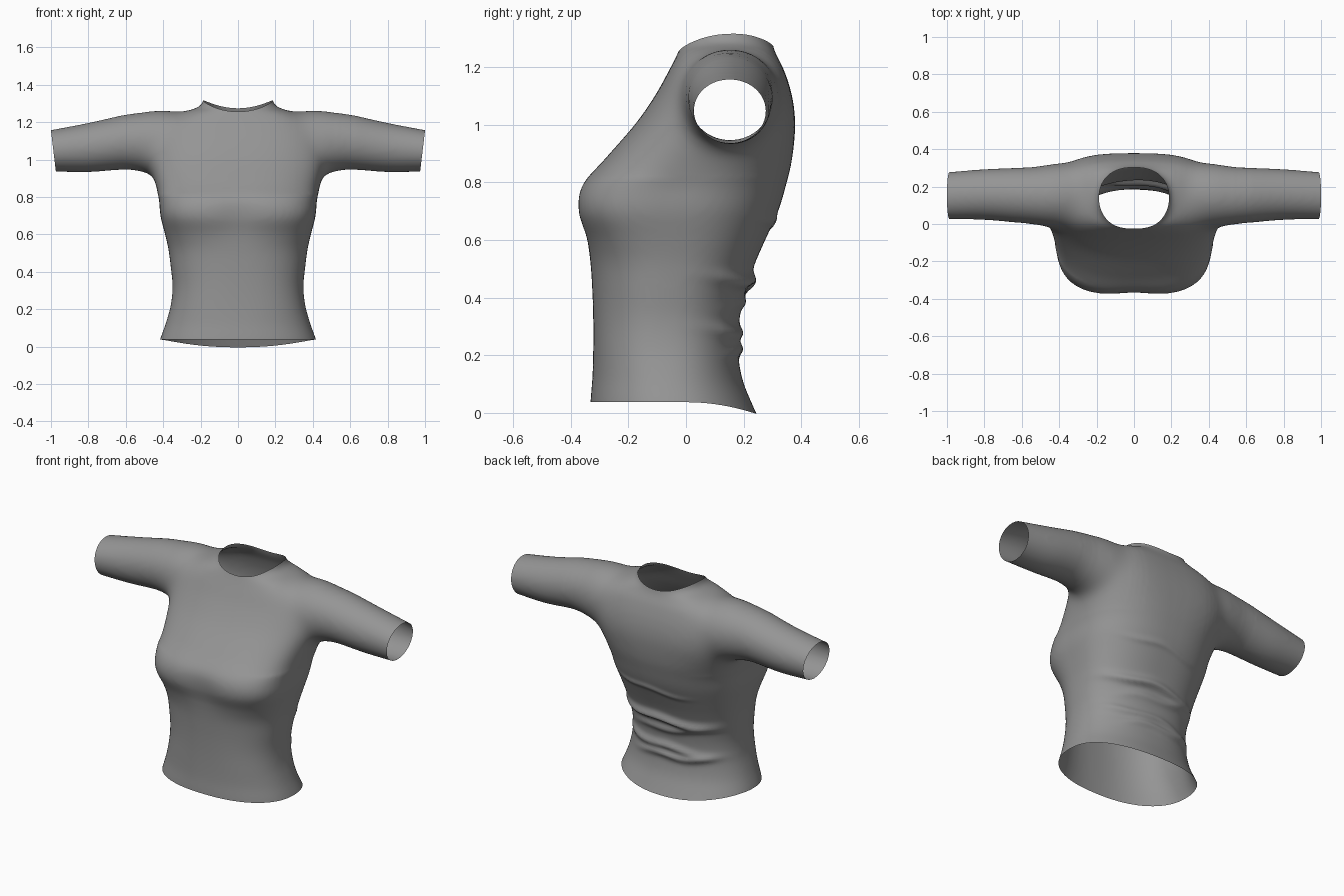
import bpy, bmesh, math
from mathutils import Vector

if "Cube" in bpy.data.objects:
    bpy.data.objects.remove(bpy.data.objects["Cube"])

SEG = 64


def spline(rows, sub=6):
    """Catmull-Rom interpolation of every column of a table."""
    out = []
    for i in range(len(rows) - 1):
        p = [rows[max(0, min(len(rows) - 1, i + k))] for k in (-1, 0, 1, 2)]
        for s in range(sub):
            t = s / sub
            out.append([0.5 * (2 * b + (c - a) * t + (2 * a - 5 * b + 4 * c - d) * t * t
                               + (3 * b - a - 3 * c + d) * t ** 3) for a, b, c, d in zip(*p)])
    out.append(list(rows[-1]))
    return out


def spow(v, e):
    return math.copysign(abs(v) ** e, v)


def loft(bm, rings):
    """Skin a list of rings into a closed solid."""
    loops = [[bm.verts.new(p) for p in r] for r in rings]
    for a, b in zip(loops, loops[1:]):
        for i in range(SEG):
            j = (i + 1) % SEG
            bm.faces.new((a[i], a[j], b[j], b[i]))
    bm.faces.new(loops[0][::-1])
    bm.faces.new(loops[-1])


def torso_ring(z, hw, yf, yb, nf, nb):
    pts = []
    for i in range(SEG):
        a = math.tau * i / SEG
        e = 2 / (nb if math.sin(a) > 0 else nf)
        pts.append((hw * spow(math.cos(a), e),
                    (yf + yb) / 2 + (yb - yf) / 2 * spow(math.sin(a), e), z))
    return pts


def sleeve_ring(side, x, zlo, zhi, yf, yb):
    return [(side * x,
             (yf + yb) / 2 + (yb - yf) / 2 * math.cos(math.tau * i / SEG),
             (zlo + zhi) / 2 + (zhi - zlo) / 2 * math.sin(math.tau * i / SEG)) for i in range(SEG)]


# torso: height, half width, front y, back y, front and back squareness
torso = [
    (-0.10, 0.46, -0.335, 0.29, 2.3, 2.2),
    (0.03, 0.42, -0.332, 0.23, 2.3, 2.2),
    (0.12, 0.388, -0.325, 0.195, 2.3, 2.2),
    (0.22, 0.360, -0.322, 0.18, 2.4, 2.3),
    (0.32, 0.350, -0.322, 0.185, 2.4, 2.3),
    (0.42, 0.359, -0.325, 0.205, 2.4, 2.3),
    (0.52, 0.372, -0.332, 0.24, 2.5, 2.4),
    (0.60, 0.390, -0.347, 0.275, 2.8, 2.4),
    (0.70, 0.415, -0.380, 0.32, 3.2, 2.4),
    (0.79, 0.423, -0.364, 0.347, 3.1, 2.5),
    (0.88, 0.445, -0.283, 0.368, 2.7, 2.6),
    (1.00, 0.475, -0.178, 0.379, 2.5, 2.8),
    (1.10, 0.475, -0.108, 0.368, 2.5, 2.8),
    (1.19, 0.440, -0.058, 0.340, 2.5, 2.7),
    (1.245, 0.330, -0.030, 0.312, 2.4, 2.4),
    (1.275, 0.225, -0.018, 0.302, 2.2, 2.2),
    (1.31, 0.188, -0.012, 0.298, 2.2, 2.2),
    (1.40, 0.175, -0.010, 0.298, 2.2, 2.2)]

# sleeve: distance out, bottom z, top z, front y, back y
sleeve = [
    (0.12, 1.02, 1.20, 0.06, 0.24),
    (0.30, 0.92, 1.252, 0.00, 0.315),
    (0.40, 0.905, 1.268, -0.022, 0.328),
    (0.50, 0.928, 1.258, -0.012, 0.314),
    (0.60, 0.946, 1.241, 0.004, 0.302),
    (0.80, 0.933, 1.196, 0.022, 0.293),
    (1.00, 0.936, 1.158, 0.026, 0.277),
    (1.08, 0.936, 1.145, 0.026, 0.272)]

bm = bmesh.new()
loft(bm, [torso_ring(*r) for r in spline(torso)])
for side in (-1, 1):
    loft(bm, [sleeve_ring(side, *r) for r in spline(sleeve)])
bmesh.ops.recalc_face_normals(bm, faces=bm.faces)
mesh = bpy.data.meshes.new("shirt")
bm.to_mesh(mesh)
bm.free()
shirt = bpy.data.objects.new("shirt", mesh)
bpy.context.collection.objects.link(shirt)
bpy.context.view_layer.objects.active = shirt
shirt.select_set(True)

# fuse torso and sleeves into one skin, then soften the joins
m = shirt.modifiers.new("fuse", 'REMESH')
m.mode = 'VOXEL'
m.voxel_size = 0.012
bpy.ops.object.modifier_apply(modifier=m.name)
m = shirt.modifiers.new("soften", 'SMOOTH')
m.factor = 0.5
m.iterations = 14
bpy.ops.object.modifier_apply(modifier=m.name)

bm = bmesh.new()
bm.from_mesh(shirt.data)

# extra blending around the shoulders and armpits, in shrinking zones
for reach in (0.20, 0.17, 0.14, 0.11):
    zone = [v for v in bm.verts if v.co.z > 0.82 and abs(abs(v.co.x) - 0.42) < reach]
    for _ in range(14):
        bmesh.ops.smooth_vert(bm, verts=zone, factor=0.5,
                              use_axis_x=True, use_axis_y=True, use_axis_z=True)

# cloth folds across the back: height, slope along x, centre x, reach, depth, thickness
folds = [(0.455, 0.05, 0.02, 0.28, 0.026, 0.024), (0.39, -0.10, -0.05, 0.26, 0.012, 0.022),
         (0.27, 0.06, 0.05, 0.26, 0.018, 0.024), (0.22, -0.05, -0.05, 0.24, 0.018, 0.022),
         (0.66, 0.08, 0.04, 0.22, 0.008, 0.016)]
bm.normal_update()
for v in bm.verts:
    x, y, z = v.co
    if y > -0.08 and z < 0.8:
        back = min(1, (y + 0.08) / 0.2) ** 2
        d = 0
        for z0, slope, cx, reach, depth, thick in folds:
            zz = z0 + slope * x + 0.008 * math.sin(17 * x + 30 * z0)
            d += depth * math.exp(-((z - zz) / thick) ** 2 - ((x - cx) / reach) ** 4)
        v.co += v.normal * d * back
    elif y < -0.1:
        # shallow hollow down the middle of the chest
        v.co.y += 0.014 * math.exp(-(x / 0.12) ** 2 - ((z - 0.70) / 0.10) ** 2)


def cut(co, no, shape=lambda x, y: 0.0):
    """Trim along a plane bent by a height function."""
    for v in bm.verts:
        v.co.z -= shape(v.co.x, v.co.y)
    bmesh.ops.bisect_plane(bm, geom=bm.verts[:] + bm.edges[:] + bm.faces[:], dist=1e-5,
                           plane_co=co, plane_no=no, clear_outer=True)
    for v in bm.verts:
        v.co.z += shape(v.co.x, v.co.y)


# neckline, hem and cuffs
cut((0, 0, 0), (0, 0, 1), lambda x, y: 1.256 + 0.047 * (x / 0.18) ** 2 + 0.06 * max(0, y))
cut((0, 0, 0), (0, 0, -1), lambda x, y: 0.037 - 0.036 * (max(0, y) / 0.23) ** 2)
for side in (-1, 1):
    cut((side, 0, 1.155), Vector((side, 0, -0.12)).normalized())

bm.to_mesh(shirt.data)
bm.free()
bpy.ops.object.shade_smooth_by_angle(angle=math.radians(80))

# dark grey cloth
cloth = bpy.data.materials.new("cloth")
cloth.diffuse_color = (0.3, 0.3, 0.3, 1)
cloth.use_nodes = True
cloth.node_tree.nodes["Principled BSDF"].inputs["Base Color"].default_value = cloth.diffuse_color
shirt.data.materials.clear()
shirt.data.materials.append(cloth)
